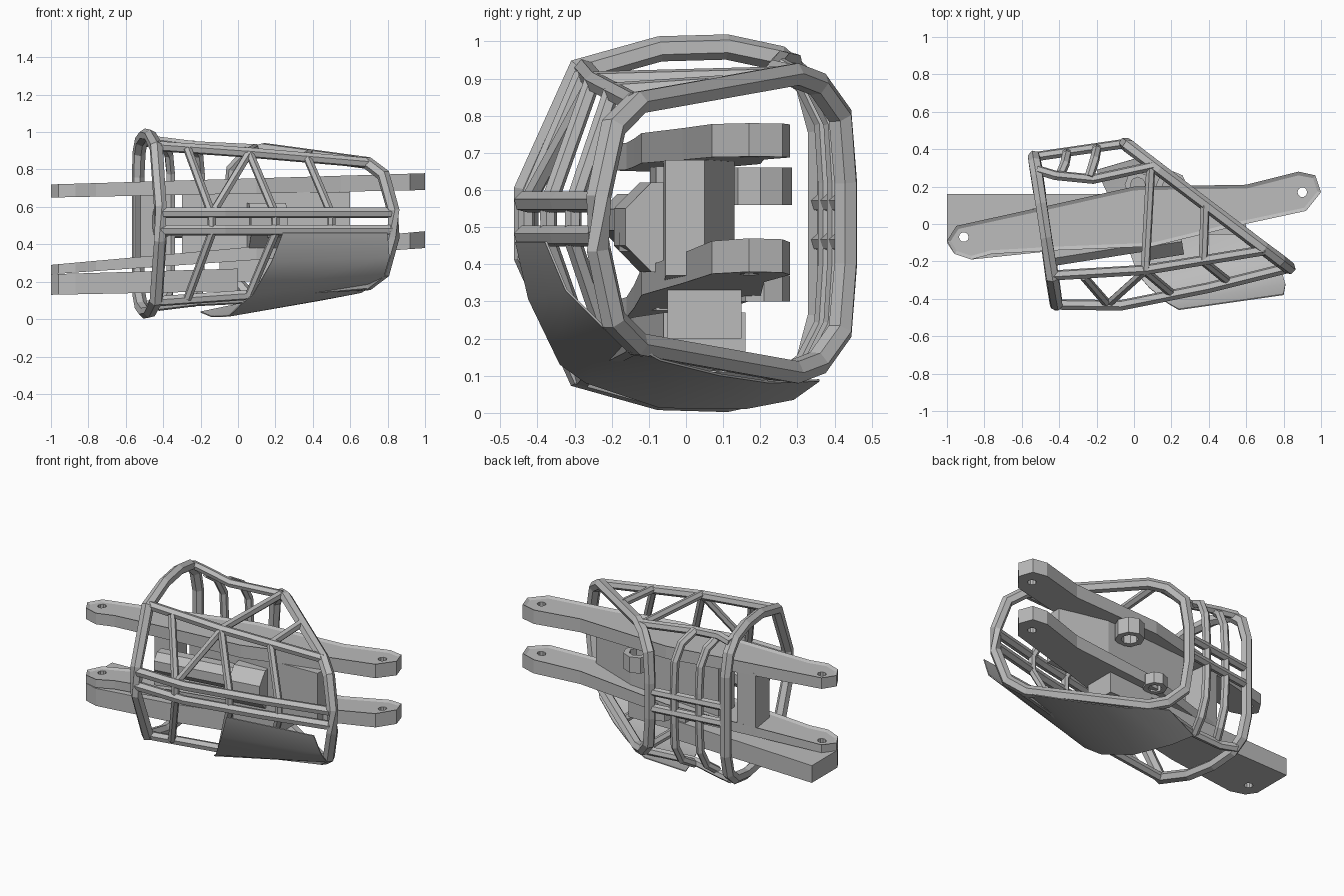
import bpy, bmesh, math
from mathutils import Vector, Matrix

cube = bpy.data.objects.get("Cube")
if cube:
    bpy.data.objects.remove(cube)

grey = bpy.data.materials.new("plain grey")
grey.use_nodes = True
grey.diffuse_color = (0.5, 0.5, 0.5, 1)
grey.node_tree.nodes["Principled BSDF"].inputs["Base Color"].default_value = (0.5, 0.5, 0.5, 1)
MID = 0.51  # cage mirror height


def finish(name, bm):
    bmesh.ops.recalc_face_normals(bm, faces=bm.faces)
    mesh = bpy.data.meshes.new(name)
    bm.to_mesh(mesh)
    bm.free()
    mesh.materials.append(grey)
    ob = bpy.data.objects.new(name, mesh)
    bpy.context.collection.objects.link(ob)
    return ob


def tube(name, points, radius=0.025, closed=False):
    """Sweep a six-sided section along a mitred path."""
    pts = [Vector(p) for p in points]
    n = len(pts)
    bm = bmesh.new()
    rings = []
    for i, p in enumerate(pts):
        before = pts[i - 1] if i or closed else None
        after = pts[(i + 1) % n] if i < n - 1 or closed else None
        d1 = (p - before).normalized() if before else (after - p).normalized()
        d2 = (after - p).normalized() if after else d1
        t = (d1 + d2).normalized()
        if not rings:
            u = t.orthogonal().normalized()
        else:
            u = (u - t * u.dot(t)).normalized()
        v = t.cross(u)
        r = radius / max(d1.dot(t), 0.8)
        rings.append([bm.verts.new(p + r * (math.cos(a) * u + math.sin(a) * v))
                      for a in (k * math.tau / 6 for k in range(6))])
    last = n if closed else n - 1
    for i in range(last):
        a, b = rings[i], rings[(i + 1) % n]
        shift = 0
        if i == n - 1:  # line up the seam of a closed ring
            shift = min(range(6), key=lambda s: (a[0].co - b[s].co).length)
        for k in range(6):
            bm.faces.new((a[k], a[(k + 1) % 6], b[(k + 1 + shift) % 6], b[(k + shift) % 6]))
    if not closed:
        bm.faces.new(rings[0])
        bm.faces.new(rings[-1])
    return finish(name, bm)


def flip(points):
    return [(x, y, 2 * MID - z) for x, y, z in points]


def both(name, points, radius=0.025):
    tube("upper_" + name, points, radius)
    tube("lower_" + name, flip(points), radius)


def slab(name, outline, bottom, top, pocket=False):
    """Extrude a plan outline; bottom and top are (height at x=0, slope)."""
    bm = bmesh.new()
    lo = [bm.verts.new((x, y, bottom[0] + bottom[1] * x)) for x, y in outline]
    hi = [bm.verts.new((x, y, top[0] + top[1] * x)) for x, y in outline]
    bm.faces.new(lo)
    cap = bm.faces.new(hi)
    n = len(lo)
    for i in range(n):
        j = (i + 1) % n
        bm.faces.new((lo[i], lo[j], hi[j], hi[i]))
    bmesh.ops.recalc_face_normals(bm, faces=bm.faces)
    if pocket:
        bmesh.ops.inset_region(bm, faces=[cap], thickness=0.02)
        bmesh.ops.translate(bm, verts=cap.verts, vec=(0, 0, -0.01))
    return finish(name, bm)


def cylinder(name, centre, radius, depth, sides=8, lying=False):
    bm = bmesh.new()
    bmesh.ops.create_cone(bm, cap_ends=True, segments=sides, radius1=radius, radius2=radius, depth=depth)
    bmesh.ops.rotate(bm, verts=bm.verts, matrix=Matrix.Rotation(math.pi / sides, 3, "Z"))
    ob = finish(name, bm)
    ob.location = centre
    if lying:
        ob.rotation_euler = (0, math.pi / 2, math.radians(9))
    return ob


def socket(name, centre, radius, inner, depth, sides=8):
    """Short open tube standing upright."""
    bm = bmesh.new()
    loops = []
    for r, h in ((radius, -depth / 2), (radius, depth / 2), (inner, depth / 2), (inner, -depth / 2)):
        loops.append([bm.verts.new((r * math.cos(k * math.tau / sides), r * math.sin(k * math.tau / sides), h))
                      for k in range(sides)])
    for a, b in zip(loops, loops[1:] + loops[:1]):
        for k in range(sides):
            j = (k + 1) % sides
            bm.faces.new((a[k], a[j], b[j], b[k]))
    finish(name, bm).location = centre


def box(name, centre, size, turn=0):
    bm = bmesh.new()
    bmesh.ops.create_cube(bm, size=1)
    bmesh.ops.scale(bm, verts=bm.verts, vec=size)
    ob = finish(name, bm)
    ob.location = centre
    ob.rotation_euler.z = math.radians(turn)


# Left and right cage hoops, each mirrored about the middle height
half_a = [(-0.43, 0.60), (-0.285, 0.92), (-0.07, 0.98), (0.11, 0.985), (0.25, 0.955), (0.325, 0.89), (0.36, 0.76)]
hoop_a = [(-0.48 - 0.15 * y, y, z) for y, z in half_a]
tube("side_hoop", hoop_a + flip(hoop_a)[::-1], 0.034, True)

half_b = [(-0.235, 0.58), (-0.195, 0.77), (-0.13, 0.835), (0.29, 0.91), (0.355, 0.885), (0.415, 0.8), (0.43, 0.62)]
hoop_b = [(0.52 - 1.32 * y, y, z) for y, z in half_b]
tube("slanted_hoop", hoop_b + flip(hoop_b)[::-1], 0.034, True)

# Paired belt rails, front and back
for label, z in (("upper", 0.568), ("lower", 0.476)):
    tube(label + "_front_belt", [(-0.42, -0.43, z), (-0.07, -0.435, z), (0.4, -0.34, z), (0.82, -0.235, z)], 0.029)
for label, z in (("upper", 0.565), ("lower", 0.46)):
    tube(label + "_back_belt", [(-0.53, 0.36, z), (-0.05, 0.43, z)], 0.026)

# Long rails joining the hoops
both("front_rail", [(-0.435, -0.275, 0.925), (0.06, -0.245, 0.89), (0.7, -0.14, 0.835)], 0.028)
both("back_rail", [(-0.52, 0.29, 0.945), (-0.42, 0.26, 0.95), (-0.22, 0.24, 0.925), (0.1, 0.31, 0.91)], 0.026)

# Cross bars over the cage
both("long_cross_bar", [(0.09, 0.31, 0.91), (0.06, -0.25, 0.895)])
both("short_cross_bar", [(0.38, 0.1, 0.885), (0.37, -0.2, 0.865)])

# Front struts between rails and belt
for i, (x_top, z_top, x_low) in enumerate([(-0.27, 0.91, -0.14), (0.06, 0.89, 0.2), (0.37, 0.865, 0.5)]):
    y_top = -0.28 + max(0, x_top + 0.1) * 0.17
    y_low = -0.43 + max(0, x_low + 0.07) * 0.222
    both("front_strut_%d" % i, [(x_top, y_top, z_top), (x_low, y_low, 0.56), (x_low, y_low, MID)], 0.023)
tube("front_brace", [(0.06, -0.25, 0.89), (-0.14, -0.43, 0.56)], 0.023)

# Back ribs
for i, (x, y) in enumerate([(-0.36, 0.38), (-0.2, 0.405)]):
    rib = [(x - 0.04, 0.25, 0.935), (x - 0.01, y - 0.06, 0.88), (x, y - 0.01, 0.78), (x, y, 0.62)]
    tube("back_rib_%d" % i, rib + flip(rib)[::-1])

# Curved guard sheet lofted between two edges
near = [(0.8, -0.38, 0.46), (0.81, -0.325, 0.33), (0.78, -0.22, 0.225), (0.66, -0.07, 0.14),
        (0.45, 0.09, 0.1), (0.25, 0.225, 0.08), (0.04, 0.36, 0.085)]
far = [(0.24, -0.46, 0.46), (0.18, -0.425, 0.306), (0.08, -0.34, 0.13), (0.02, -0.27, 0.08),
       (-0.05, -0.07, 0.013), (-0.14, 0.16, 0.01), (-0.2, 0.29, 0.035)]
bm = bmesh.new()
rows = [(bm.verts.new(a), bm.verts.new(b)) for a, b in zip(near, far)]
for (a, b), (c, d) in zip(rows, rows[1:]):
    bm.faces.new((a, b, d, c))
guard = finish("guard_sheet", bm)
for poly in guard.data.polygons:
    poly.use_smooth = True
guard.modifiers.new("thickness", "SOLIDIFY").thickness = 0.006
guard.modifiers.new("sharp_rim", "EDGE_SPLIT").split_angle = math.radians(50)

# Upper and lower arms with pinned ends
arm = [(-1, -0.09), (-0.96, -0.16), (-0.87, -0.19), (-0.76, -0.16), (-0.4, -0.14), (0.1, -0.12), (0.55, -0.01),
       (0.92, 0.07), (1, 0.17), (0.97, 0.26), (0.88, 0.28), (0.6, 0.21), (0, 0.2), (-0.45, 0.1), (-0.95, -0.01)]
block = [(-1, -0.1), (-0.96, -0.16), (-0.87, -0.19), (-0.4, -0.14), (0, -0.06), (0, 0.16), (-1, 0.16)]
pinned = [slab("upper_arm", arm, (0.67, 0.02), (0.75, 0.03), True),
          slab("lower_arm", arm, (0.31, 0.07), (0.38, 0.09), True),
          slab("lower_block", block, (0.15, 0.02), (0.27, 0.03))]
for label, x, y in (("left", 0.9, 0.17), ("right", -0.91, -0.07)):
    pin = cylinder(label + "_pin_cutter", (x, y, 0.5), 0.026, 2, 10)
    pin.hide_render = True
    pin.hide_set(True)
    for ob in pinned:
        cut = ob.modifiers.new(label + "_pin_hole", "BOOLEAN")
        cut.object = pin
        cut.solver = "EXACT"

# Core between the arms
web = [(-0.3, -0.06), (0.25, -0.06), (0.6, -0.055), (0.6, 0.05), (0.3, 0.13), (-0.3, 0.1)]
slab("core_web", web, (0.34, 0.05), (0.675, 0.01))
box("end_block", (-0.475, 0.0, 0.475), (0.12, 0.18, 0.4), 8)
box("core_foot", (0.1, 0.05, 0.28), (0.4, 0.2, 0.16))

# Motor barrel at the front
cylinder("barrel", (-0.15, -0.11, 0.52), 0.075, 0.6, lying=True)
cylinder("barrel_head", (0.15, -0.06, 0.5), 0.13, 0.2, lying=True)
box("barrel_lug", (0.2, -0.14, 0.46), (0.1, 0.05, 0.05), 20)

# Open sockets at the back
socket("upper_socket", (0.2, 0.2, 0.61), 0.085, 0.05, 0.1)
socket("lower_socket", (0.02, 0.21, 0.335), 0.07, 0.04, 0.07)
